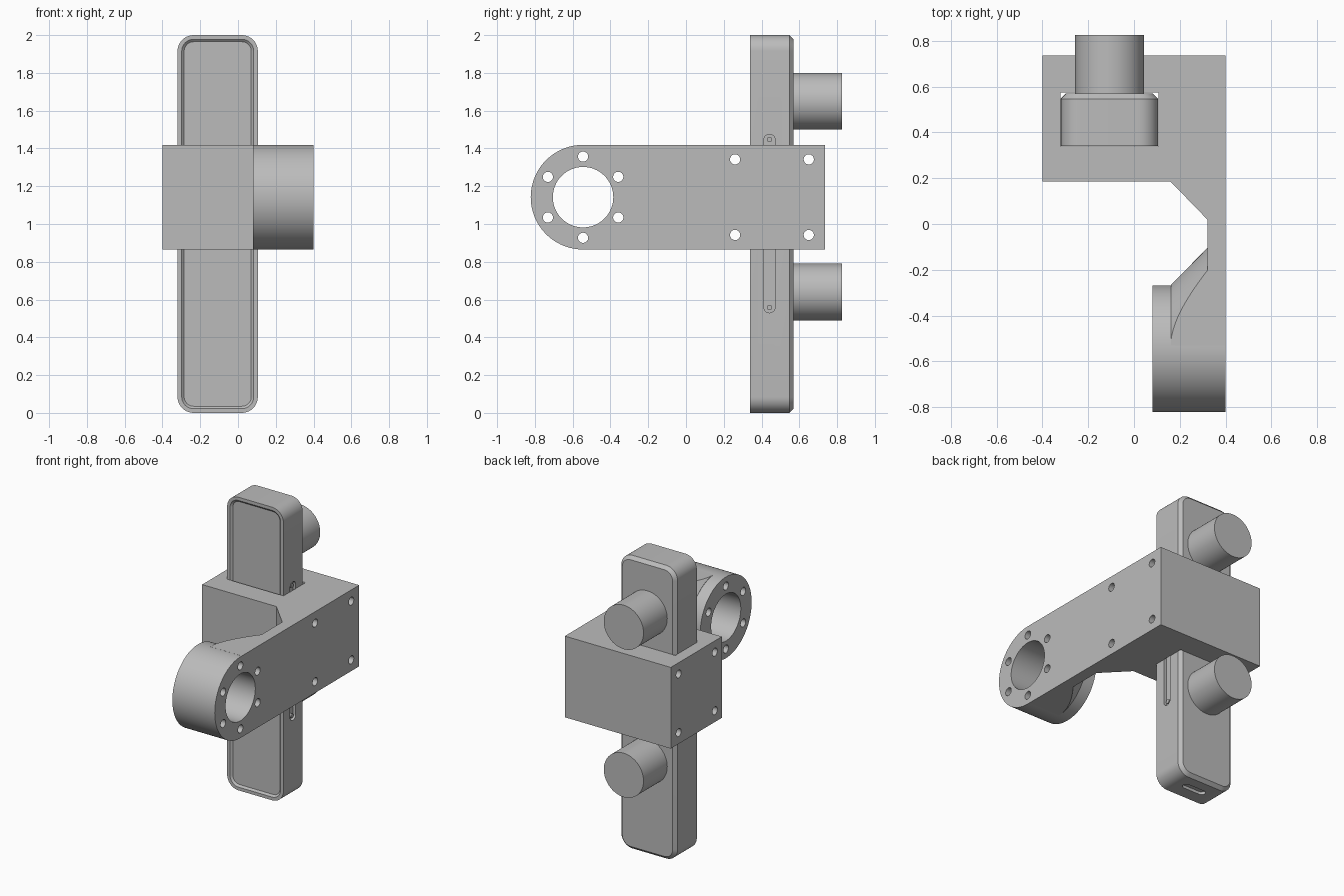
import bpy
import bmesh
from math import sin, cos, pi, radians

cube = bpy.data.objects.get("Cube")
if cube:
    bpy.data.objects.remove(cube, do_unlink=True)

grey = bpy.data.materials.new("plain_grey")
grey.use_nodes = True
grey.diffuse_color = (0.5, 0.5, 0.5, 1)
grey.node_tree.nodes["Principled BSDF"].inputs["Base Color"].default_value = (0.5, 0.5, 0.5, 1)

PLACE = {"x": lambda a, b, d: (d, a, b),
         "y": lambda a, b, d: (a, d, b),
         "z": lambda a, b, d: (a, b, d)}


def loft(bm, sections, axis):
    """Skin 2D outlines given as (depth, points) along an axis, with capped ends."""
    rings = [[bm.verts.new(PLACE[axis](a, b, d)) for a, b in pts] for d, pts in sections]
    for r, s in zip(rings, rings[1:]):
        for i in range(len(r)):
            j = (i + 1) % len(r)
            bm.faces.new((r[i], r[j], s[j], s[i]))
    bm.faces.new(rings[0])
    bm.faces.new(rings[-1])


def make(name, *lofts):
    bm = bmesh.new()
    for sections, axis in lofts:
        loft(bm, sections, axis)
    bmesh.ops.recalc_face_normals(bm, faces=bm.faces)
    mesh = bpy.data.meshes.new(name)
    bm.to_mesh(mesh)
    bm.free()
    mesh.materials.append(grey)
    obj = bpy.data.objects.new(name, mesh)
    bpy.context.collection.objects.link(obj)
    return obj


def prism(pts, axis, lo, hi):
    return [(lo, pts), (hi, pts)], axis


def circle(a, b, r, n=96):
    return [(a + r * cos(2 * pi * i / n), b + r * sin(2 * pi * i / n)) for i in range(n)]


def rounded(a0, b0, a1, b1, r, n=10):
    """Rounded rectangle outline."""
    pts = []
    corners = ((a1 - r, b1 - r), (a0 + r, b1 - r), (a0 + r, b0 + r), (a1 - r, b0 + r))
    for k, (a, b) in enumerate(corners):
        for i in range(n + 1):
            t = (k + i / n) * pi / 2
            pts.append((a + r * cos(t), b + r * sin(t)))
    return pts


def rect(a0, b0, a1, b1):
    return [(a0, b0), (a1, b0), (a1, b1), (a0, b1)]


def boolean(obj, tool, operation):
    mod = obj.modifiers.new(operation, "BOOLEAN")
    mod.operation = operation
    mod.solver = "EXACT"
    mod.object = tool
    bpy.context.view_layer.objects.active = obj
    bpy.ops.object.modifier_apply(modifier=mod.name)
    bpy.data.objects.remove(tool, do_unlink=True)


def smooth(obj):
    bpy.ops.object.select_all(action="DESELECT")
    obj.select_set(True)
    bpy.context.view_layer.objects.active = obj
    bpy.ops.object.shade_smooth_by_angle(angle=radians(20))


RY, RZ, R = -0.545, 1.142, 0.277       # ring centre and radius
LOW, HIGH = RZ - R, RZ + R

# Bracket: block with side plate and chamfer
profile = [(-0.5, 0.8), (0.5, 0.8), (0.5, -0.6), (0.32, -0.6),
           (0.32, 0.02), (0.16, 0.185), (-0.5, 0.185)]
bracket = make("bracket", prism(profile, "z", 0.7, 1.6))

# Conical flare between ring and plate, trimmed to the arm height
flare = make("flare", ([(x, circle(RY, RZ, r)) for x, r in
                        ((0.161, 0.279), (0.321, 0.441), (0.48, 0.441))], "x"))
boolean(bracket, flare, "UNION")
boolean(bracket, make("trim", prism(rect(-0.53, LOW, 0.735, HIGH), "x", -0.4, 0.45)), "INTERSECT")

# Ring at the end of the arm
boolean(bracket, make("ring", prism(circle(RY, RZ, R), "x", 0.08, 0.47)), "UNION")
boolean(bracket, make("face_trim", prism(rect(-1, 0, 1, 2), "x", 0.4, 0.6)), "DIFFERENCE")

# Bore, bolt holes and pocket for the upright case
holes = [prism(circle(RY, RZ, 0.16), "x", -0.1, 0.6),
         prism(rect(-0.322, 0.338, 0.107, 0.575), "z", 0.5, 1.8)]
for k in range(6):
    t = pi / 6 + k * pi / 3
    holes.append(prism(circle(RY + 0.215 * cos(t), RZ + 0.215 * sin(t), 0.027, 32), "x", -0.1, 0.6))
for y in (0.26, 0.65):
    for z in (RZ - 0.2, RZ + 0.2):
        holes.append(prism(circle(y, z, 0.027, 32), "x", -0.6, 0.6))
boolean(bracket, make("hole_cutter", *holes), "DIFFERENCE")
smooth(bracket)


# Upright case: recessed front panel, rim, chamfered back
def case_outline(inset):
    return rounded(-0.32 + inset, inset, 0.105 - inset, 2 - inset, 0.085 - inset)


case = make("upright_case", ([(y, case_outline(i)) for y, i in
                              ((0.352, 0.035), (0.34, 0.022), (0.34, 0),
                               (0.547, 0), (0.569, 0.022))], "y"))
slots = make("slot_cutter",
             prism(rounded(0.412, 0.53, 0.472, 1.475, 0.0299), "x", 0.085, 0.2),
             prism(rounded(-0.19, 0.427, -0.02, 0.477, 0.0249), "z", -0.1, 0.02))
boolean(case, slots, "DIFFERENCE")
smooth(case)

# Small pins at the slot ends
for name, z in (("lower_pin", 0.558), ("upper_pin", 1.447)):
    smooth(make(name, prism(circle(0.442, z, 0.014, 24), "x", 0.08, 0.1)))

# Round knobs on the back
for name, z in (("lower_knob", 0.64), ("upper_knob", 1.65)):
    smooth(make(name, prism(circle(-0.107, z, 0.15), "y", 0.56, 0.825)))
